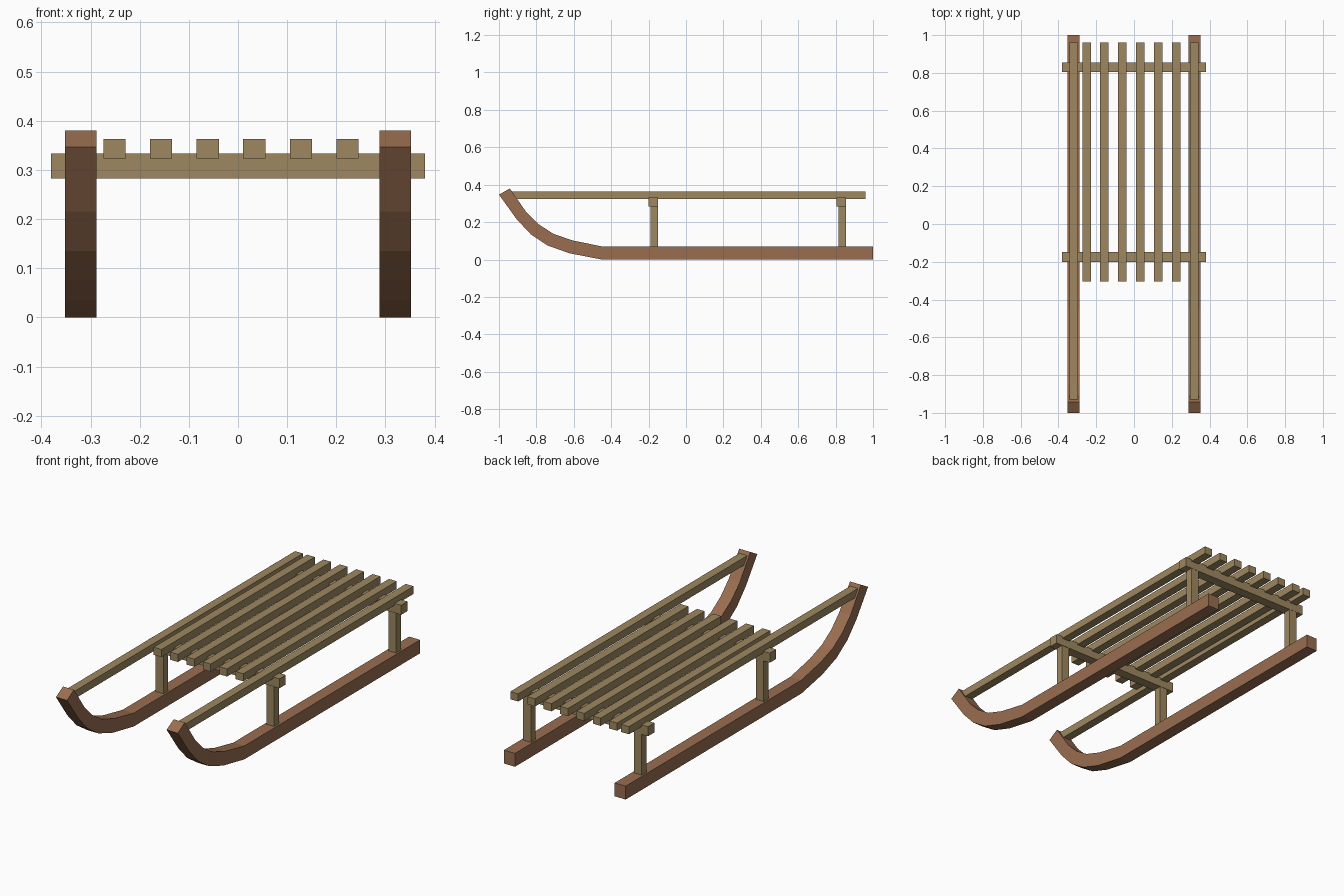
import bpy, bmesh

if "Cube" in bpy.data.objects:
    bpy.data.objects.remove(bpy.data.objects["Cube"])


def material(name, rgb):
    m = bpy.data.materials.new(name)
    m.diffuse_color = (*rgb, 1)
    m.use_nodes = True
    m.node_tree.nodes["Principled BSDF"].inputs["Base Color"].default_value = m.diffuse_color
    return m


BROWN = material("runner brown", (0.32, 0.155, 0.08))
TAN = material("slat tan", (0.34, 0.245, 0.118))


def finish(name, bm, mat):
    bmesh.ops.recalc_face_normals(bm, faces=bm.faces)
    me = bpy.data.meshes.new(name)
    bm.to_mesh(me)
    bm.free()
    me.materials.append(mat)
    ob = bpy.data.objects.new(name, me)
    bpy.context.collection.objects.link(ob)
    return ob


def box(name, x, y, z, mat=TAN):
    """Box from (min, max) ranges."""
    bm = bmesh.new()
    bmesh.ops.create_cube(bm, size=1)
    for v in bm.verts:
        for i, (a, b) in enumerate((x, y, z)):
            v.co[i] = a if v.co[i] < 0 else b
    return finish(name, bm, mat)


# Runner side profile: pairs of (outer, inner) points from back to curled tip
PROFILE = [
    ((1.0, 0.0), (1.0, 0.07)),
    ((-0.45, 0.0), (-0.45, 0.07)),
    ((-0.625, 0.034), (-0.61, 0.103)),
    ((-0.74, 0.075), (-0.71, 0.138)),
    ((-0.83, 0.135), (-0.79, 0.19)),
    ((-0.905, 0.215), (-0.855, 0.255)),
    ((-1.0, 0.347), (-0.942, 0.38)),
]


def runner(name, cx, half=0.032):
    bm = bmesh.new()
    rings = []
    for outer, inner in PROFILE:
        rings.append([bm.verts.new((cx + s * half, *p))
                      for s, p in ((-1, outer), (1, outer), (1, inner), (-1, inner))])
    for a, b in zip(rings, rings[1:]):
        for i in range(4):
            j = (i + 1) % 4
            bm.faces.new((a[i], a[j], b[j], b[i]))
    bm.faces.new(rings[0])
    bm.faces.new(rings[-1])
    return finish(name, bm, BROWN)


RX = 0.32           # runner centre line
W = 0.0225          # half slat width
SLAT_Z = (0.323, 0.363)

# Runners, long side rails and posts on each side
for side, s in (("left", -1), ("right", 1)):
    cx = s * RX
    runner(side + "_runner", cx)
    box(side + "_rail", (cx - W, cx + W), (-0.935, 0.96), SLAT_Z)
    for place, y in (("front", -0.171), ("back", 0.835)):
        box(f"{side}_{place}_post", (cx - W, cx + W), (y - 0.02, y + 0.02), (0.06, 0.29))

# Crossbars
for place, y in (("front", -0.175), ("back", 0.83)):
    box(place + "_crossbar", (-0.38, 0.38), (y - 0.026, y + 0.026), (0.283, 0.333))

# Seat slats
for i in range(6):
    cx = -0.251 + i * 0.0947
    box(f"seat_slat_{i + 1}", (cx - W, cx + W), (-0.305, 0.96), SLAT_Z)
